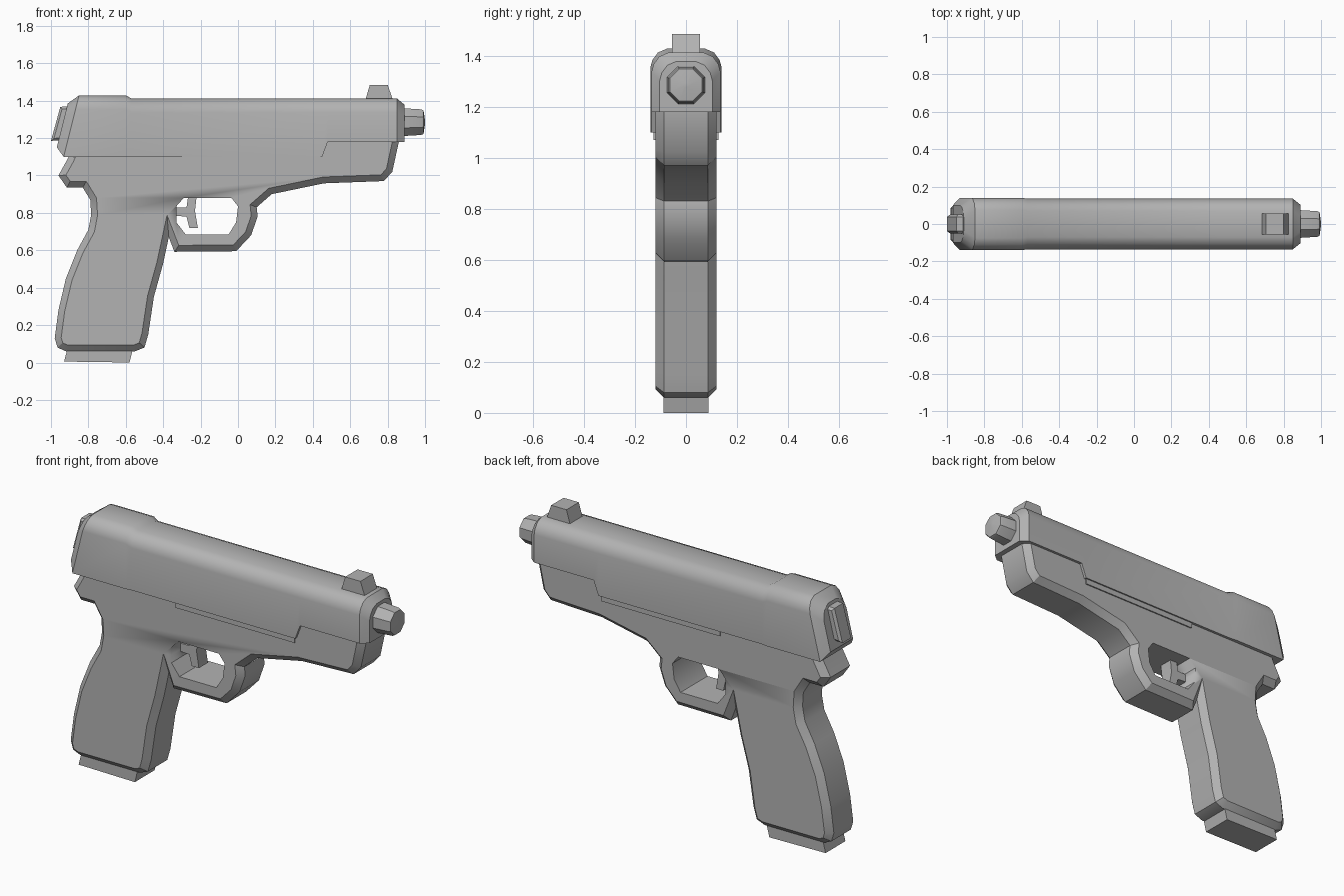
import bpy, bmesh, math
from mathutils import Matrix

if "Cube" in bpy.data.objects:
    bpy.data.objects.remove(bpy.data.objects["Cube"])

grey = bpy.data.materials.new("plain grey")
grey.use_nodes = True
grey.diffuse_color = (0.45, 0.45, 0.45, 1)
grey.node_tree.nodes["Principled BSDF"].inputs["Base Color"].default_value = (0.45, 0.45, 0.45, 1)


def finish(bm, name, angle=30):
    bmesh.ops.recalc_face_normals(bm, faces=bm.faces)
    mesh = bpy.data.meshes.new(name)
    bm.to_mesh(mesh)
    bm.free()
    mesh.materials.append(grey)
    obj = bpy.data.objects.new(name, mesh)
    bpy.context.collection.objects.link(obj)
    bpy.ops.object.select_all(action="DESELECT")
    obj.select_set(True)
    bpy.context.view_layer.objects.active = obj
    bpy.ops.object.shade_smooth_by_angle(angle=math.radians(angle))
    return obj


def plate(name, outline, half, chamfer=0.0, angle=30):
    """Side outline (x, z) extruded across y, with chamfered rims."""
    bm = bmesh.new()
    face = bm.faces.new([bm.verts.new((x, -half, z)) for x, z in outline])
    out = bmesh.ops.extrude_face_region(bm, geom=[face])
    for v in out["geom"]:
        if isinstance(v, bmesh.types.BMVert):
            v.co.y = half
    if chamfer:
        rims = [e for e in bm.edges if abs(e.verts[0].co.y - e.verts[1].co.y) < 1e-5]
        bmesh.ops.bevel(bm, geom=rims, offset=chamfer, segments=1, affect="EDGES")
    return finish(bm, name, angle)


def loft(name, rings, angle=35):
    """Skin a list of equal-length point rings and cap both ends."""
    bm = bmesh.new()
    rows = [[bm.verts.new(p) for p in ring] for ring in rings]
    n = len(rows[0])
    for a, b in zip(rows, rows[1:]):
        for i in range(n):
            j = (i + 1) % n
            bm.faces.new((a[i], a[j], b[j], b[i]))
    bm.faces.new(rows[0])
    bm.faces.new(rows[-1])
    return finish(bm, name, angle)


# Grip, trigger guard and lower frame
frame = plate("frame", [
    (-0.88, 1.16), (-0.91, 1.09), (-0.96, 1.0), (-0.915, 0.935), (-0.83, 0.935),
    (-0.79, 0.87), (-0.785, 0.79), (-0.80, 0.71), (-0.86, 0.6), (-0.92, 0.45),
    (-0.96, 0.28), (-0.98, 0.13), (-0.965, 0.08), (-0.92, 0.06), (-0.55, 0.06),
    (-0.5, 0.08), (-0.48, 0.15), (-0.45, 0.35), (-0.4, 0.53), (-0.37, 0.67),
    (-0.34, 0.592), (-0.01, 0.595), (0.07, 0.68), (0.105, 0.78), (0.1, 0.83),
    (0.18, 0.9), (0.46, 0.958), (0.78, 0.97), (0.825, 1.02), (0.86, 1.18), (0.86, 1.24),
], 0.12, 0.034)

# Opening of the trigger guard
cutter = plate("guard_cutter", [
    (-0.29, 0.88), (-0.035, 0.88), (0, 0.835), (-0.01, 0.75),
    (-0.05, 0.685), (-0.28, 0.685), (-0.33, 0.75), (-0.33, 0.835)], 0.3)
cutter.hide_render = True
cut = frame.modifiers.new("guard opening", "BOOLEAN")
cut.object = cutter
cut.solver = "EXACT"
bpy.context.view_layer.objects.active = frame
bpy.ops.object.modifier_apply(modifier=cut.name)
bpy.data.objects.remove(cutter)


# Slide: rounded-top sections, leaning back towards the rear
def slide_ring(x, half, top, bottom, lean=0.0):
    side = [(half, bottom), (half, top - 0.075), (half - 0.008, top - 0.045),
            (half - 0.03, top - 0.015), (half - 0.065, top)]
    points = side + [(-y, z) for y, z in reversed(side)]
    return [(x + lean * (z - top), y, z) for y, z in points]


loft("slide", [
    slide_ring(0.89, 0.103, 1.378, 1.18),
    slide_ring(0.85, 0.135, 1.412, 1.18),
    slide_ring(0.48, 0.135, 1.412, 1.18),
    slide_ring(0.45, 0.135, 1.412, 1.1),
    slide_ring(-0.57, 0.135, 1.412, 1.1),
    slide_ring(-0.6, 0.14, 1.428, 1.1),
    slide_ring(-0.85, 0.14, 1.428, 1.1, 0.25),
    slide_ring(-0.91, 0.1, 1.385, 1.15, 0.25),
])

# Thin rail under the slide
plate("slide_rail", [(-0.3, 1.07), (0.44, 1.07), (0.44, 1.11), (-0.3, 1.11)], 0.127)

# Barrel: eight-sided, slightly tapered, with a shallow pointed muzzle
def barrel_ring(x, radius):
    turns = [math.tau * (i + 0.5) / 8 for i in range(8)]
    return [(x, radius * math.sin(a), 1.285 + radius * math.cos(a)) for a in turns]


loft("barrel", [barrel_ring(0.86, 0.082), barrel_ring(0.98, 0.074),
                barrel_ring(0.992, 0.068), barrel_ring(1.0, 0.01)])

# Small parts
plate("front_sight", [(0.68, 1.4), (0.705, 1.485), (0.8, 1.485), (0.83, 1.4)], 0.055)
plate("hammer", [(-0.88, 1.37), (-0.95, 1.367), (-1.0, 1.185), (-0.93, 1.19)], 0.05, 0.012)
plate("magazine_base", [(-0.93, 0.005), (-0.58, 0), (-0.56, 0.08), (-0.91, 0.08)], 0.088)
plate("trigger", [(-0.265, 0.9), (-0.22, 0.9), (-0.23, 0.81), (-0.215, 0.72), (-0.26, 0.72),
                  (-0.275, 0.78), (-0.345, 0.785), (-0.34, 0.83), (-0.275, 0.83)], 0.04)
